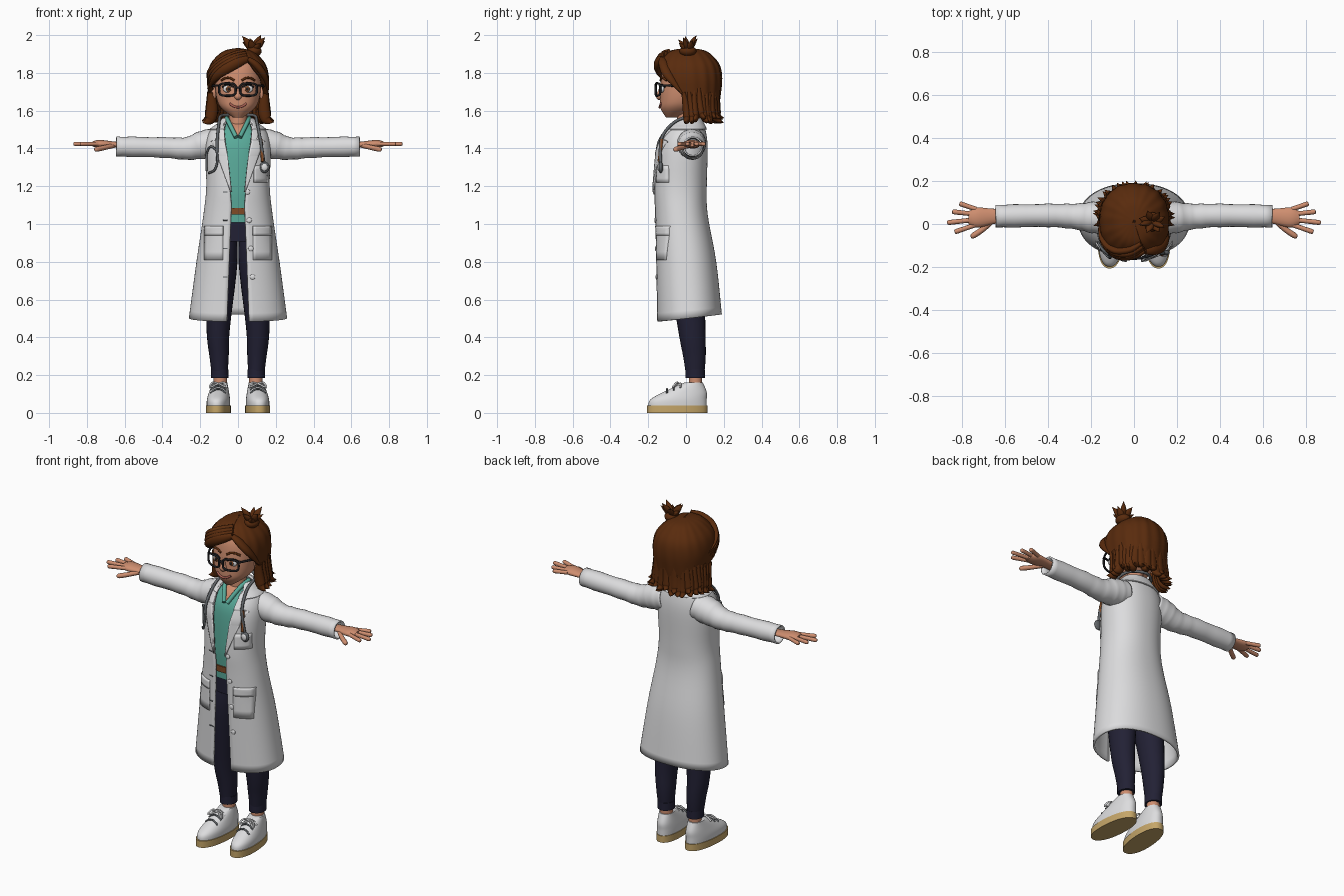
import bpy, bmesh, math, random
from math import sin, cos, pi, radians, degrees
from mathutils import Vector

random.seed(4)
if "Cube" in bpy.data.objects:
    bpy.data.objects.remove(bpy.data.objects["Cube"])


def material(name, *rgb):
    mat = bpy.data.materials.new(name)
    mat.use_nodes = True
    mat.diffuse_color = (*rgb, 1)
    mat.node_tree.nodes["Principled BSDF"].inputs["Base Color"].default_value = (*rgb, 1)
    return mat


WHITE = material("coat white", .72, .72, .73)
SKIN = material("skin", .62, .27, .16)
HAIR_BROWN = material("auburn hair", .1, .024, .004)
TEAL = material("teal shirt", .1, .4, .32)
NAVY = material("navy trousers", .016, .015, .035)
TAN = material("tan sole", .56, .38, .14)
LEATHER = material("brown leather", .22, .07, .02)
BLACK = material("black frame", .012, .012, .014)
GREY = material("grey tubing", .12, .13, .14)
LIP = material("lip", .42, .12, .09)
ROUNDNESS = .9


def signed_power(value, power):
    return math.copysign(abs(value) ** power, value)


def clamp(value, low, high):
    return max(low, min(high, value))


def smooth(points, steps=5):
    """Catmull-Rom interpolation of tuples."""
    result = []
    for i in range(len(points) - 1):
        before, start, end = points[max(i - 1, 0)], points[i], points[i + 1]
        after = points[min(i + 2, len(points) - 1)]
        for step in range(steps):
            t = step / steps
            result.append(tuple(
                b + .5 * t * (c - a + t * (2 * a - 5 * b + 4 * c - d + t * (3 * (b - c) + d - a)))
                for a, b, c, d in zip(before, start, end, after)))
    return result + [tuple(points[-1])]


def finish(ob, mats, thick=0):
    for mat in mats:
        ob.data.materials.append(mat)
    for polygon in ob.data.polygons:
        polygon.use_smooth = True
    ob.data.set_sharp_from_angle(angle=radians(50))
    if thick:
        solid = ob.modifiers.new("thickness", 'SOLIDIFY')
        solid.thickness, solid.offset = thick, -1
    return ob


def skin_rings(name, rings, mats, closed=True, cap=True, thick=0, rule=None):
    """Join rows of points into one surface."""
    bm = bmesh.new()
    rows = [[bm.verts.new(point) for point in ring] for ring in rings]
    count = len(rings[0])
    for low, high in zip(rows, rows[1:]):
        for j in range(count if closed else count - 1):
            k = (j + 1) % count
            face = bm.faces.new((low[j], low[k], high[k], high[j]))
            if rule:
                face.material_index = rule(face.calc_center_median())
    if closed and cap:
        bm.faces.new(rows[0][::-1])
        bm.faces.new(rows[-1])
    mesh = bpy.data.meshes.new(name)
    bm.to_mesh(mesh)
    bm.free()
    ob = bpy.data.objects.new(name, mesh)
    bpy.context.collection.objects.link(ob)
    return finish(ob, mats, thick)


def ring_point(row, angle, scale=1):
    """Point of an oval row (z, half width, front y, back y); angle 0 is the front."""
    z, half, front, back = row
    a = radians(angle)
    depth = (back - front) / 2 * scale * signed_power(cos(a), ROUNDNESS)
    return half * scale * signed_power(sin(a), ROUNDNESS), (front + back) / 2 - depth, z


def shell(name, rows, mats, opening=None, thick=0, ripple=0, rule=None, count=64):
    """Stack oval rows; opening(row) gives the left and right edge angles."""
    rings = []
    for row in smooth(rows):
        left, right = opening(row) if opening else (0, 0)
        span = (360 - left - right) / (count - 1 if opening else count)
        angles = [left + span * j for j in range(count)]
        rings.append([ring_point(row, a, 1 + ripple * sin(radians(17 * a) + 6 * row[0])) for a in angles])
    return skin_rings(name, rings, mats, not opening, True, thick, rule)


def row_at(rows, z):
    return min(smooth(rows), key=lambda row: abs(row[0] - z))


def on_front(rows, x, z, lift=0):
    row = row_at(rows, z)
    side = clamp(x / row[1], -.97, .97)
    angle = degrees(math.asin(signed_power(side, 1 / ROUNDNESS)))
    return x, ring_point(row, angle)[1] - lift, z


def inset(rows, amount, low, high):
    return [(z, half - amount, front + amount, back - amount)
            for z, half, front, back in smooth(rows) if low < z < high]


def sweep(name, points, mat, ratio=1, count=16, cap=True, thick=0, wrinkle=0):
    """Tube through (x, y, z, radius); ratio flattens the cross-section."""
    fine = smooth(points)
    path = [Vector(p[:3]) for p in fine]
    whole = (path[-1] - path[0]).normalized()
    side = Vector((0, 1, 0) if abs(whole.z) > .7 else (0, 0, 1)).cross(path[1] - path[0])
    rings = []
    for i, centre in enumerate(path):
        along = (path[min(i + 1, len(path) - 1)] - path[max(i - 1, 0)]).normalized()
        side = (side - along * side.dot(along)).normalized()
        up = along.cross(side)
        radius = max(fine[i][3], .001) * (1 + wrinkle * sin(i * 2.2))
        rings.append([centre + radius * (side * cos(w) + up * ratio * sin(w))
                      for w in (math.tau * j / count for j in range(count))])
    return skin_rings(name, rings, [mat], True, cap, thick)


def tube(name, points, radius, mat, tip=1):
    radii = [radius] * (len(points) - 1) + [radius * tip]
    return sweep(name, [(*p, r) for p, r in zip(points, radii)], mat, count=10)


def lock(name, points, width, ratio=.7):
    """Strand of hair that swells and then runs to a point."""
    last = len(points) - 1
    return sweep(name, [(*p, width * sin(pi * (.2 + .8 * i / last))) for i, p in enumerate(points)],
                 HAIR_BROWN, ratio, 10)


def ball(name, location, size, mat):
    bpy.ops.mesh.primitive_uv_sphere_add(segments=20, ring_count=12, radius=1, location=location)
    ob = bpy.context.object
    ob.name, ob.scale = name, size
    return finish(ob, [mat])


# Coat, open at the front, with a hem that rises towards the back
COAT = [(.5, .26, -.155, .19), (.8, .22, -.16, .16), (1.05, .183, -.165, .115), (1.2, .168, -.17, .11),
        (1.4, .173, -.155, .115), (1.49, .15, -.117, .105), (1.53, .105, -.075, .09), (1.56, .075, -.035, .075)]


def coat_opening(row):
    gap = .035 + max(.04 * (1.1 - row[0]), .1 * (row[0] - 1.1))
    angle = degrees(math.asin(min(gap / row[1], .7) ** (1 / ROUNDNESS)))
    return angle, angle


coat = shell("coat", COAT, [WHITE], coat_opening, thick=.012)
for vertex in coat.data.vertices:
    vertex.co.z += vertex.co.y * .11 * max(0, 1 - (vertex.co.z - .5) / .3)
shell("coat_collar", inset(COAT, -.008, 1.49, 2), [WHITE], coat_opening, thick=.008)


def panel(name, rows, side, lift, mat, columns=6):
    """Thin panel of (z, inner x, outer x) rows laid on the coat front."""
    rings = []
    for a, b in zip(rows, rows[1:]):
        for t in (0, .25, .5, .75, 1):
            z, inner, outer = (p + (q - p) * t for p, q in zip(a, b))
            start, end = sorted((side * inner, side * outer))
            rings.append([on_front(COAT, start + (end - start) * j / columns, z, lift)
                          for j in range(columns + 1)])
    return skin_rings(name, rings, [mat], False, thick=lift + .002)


def box_panel(name, low, high, inner, outer, side, lift, mat):
    return panel(name, [(low, inner, outer), (high, inner, outer)], side, lift, mat)


def on_coat(points, lift=.02):
    return [on_front(COAT, x, z, lift) for x, z in points]


# Shirt with a bare neckline, belt, hips and neck
shell("shirt", inset(COAT, .03, 1, 2), [TEAL, SKIN],
      rule=lambda centre: int(centre.y < 0 and centre.z > 1.45 + 1.6 * abs(centre.x)))
shell("belt", inset(COAT, .022, 1.02, 1.09), [LEATHER])
shell("trouser_hips", inset(COAT, .05, .87, 1.05), [NAVY])
sweep("neck", [(0, .01, 1.45, .055), (0, 0, 1.55, .047), (0, .01, 1.66, .05)], SKIN)

for s, side in ((1, "left"), (-1, "right")):
    # Lapel, pocket and sleeve
    panel(side + "_lapel", [(1.17, .034, .04), (1.36, .055, .11), (1.44, .07, .142), (1.45, .07, .1),
                            (1.5, .074, .115), (1.53, .07, .09)], s, .009, WHITE)
    box_panel(side + "_hip_pocket", .81, .98, .08, .18, s, .006, WHITE)
    box_panel(side + "_pocket_flap", .94, .99, .08, .18, s, .009, WHITE)
    tube(side + "_shirt_collar", [(s * .06, .02, 1.56), (s * .05, -.05, 1.54), (s * .01, -.118, 1.46)], .012, TEAL)
    sweep(side + "_sleeve", [(s * .1, .03, 1.435, .074), (s * .18, .03, 1.42, .075), (s * .27, .035, 1.4, .06),
                             (s * .4, .04, 1.405, .054), (s * .645, .036, 1.41, .053)],
          WHITE, count=24, cap=False, thick=.008, wrinkle=.03)
    # Hand with four fanned fingers and a thumb
    sweep(side + "_palm", [(s * .57, .036, 1.415, .035), (s * .65, .036, 1.42, .035), (s * .73, .03, 1.424, .047),
                           (s * .77, .03, 1.424, .03)], SKIN, .45)
    for k, finger in enumerate(("little", "ring", "middle", "index")):
        spread = k - 1.5
        length, turn = .14 - .03 * abs(spread - .4), -.22 * spread
        tube(f"{side}_{finger}_finger", [(s * (.735 + t * length * cos(turn)), .033 - .024 * spread + t * length * sin(turn),
                                         1.424) for t in (0, .5, .93, 1)], .011, SKIN, .3)
    tube(side + "_thumb", [(s * .66, .015, 1.415), (s * .705, -.025, 1.405), (s * .75, -.055, 1.395),
                           (s * .76, -.06, 1.393)], .013, SKIN, .3)
    # Leg and ankle
    sweep(side + "_trouser_leg", [(s * .08, -.01, .98, .07), (s * .086, 0, .8, .083), (s * .105, .03, .45, .062),
                                  (s * .1, .045, .3, .051), (s * .096, .048, .19, .04)], NAVY, 1.17, 24)
    sweep(side + "_trouser_cuff", [(s * .096, .048, z, .046) for z in (.23, .185)], NAVY, 1.12, 24)
    tube(side + "_ankle", [(s * .094, .05, .21), (s * .094, .05, .11)], .036, SKIN)
    # Shoe, turned slightly outwards
    shoe = shell(side + "_shoe", [(.03, .06, -.2, .11), (.07, .06, -.19, .11), (.11, .052, -.12, .11),
                                  (.16, .04, -.01, .09)], [WHITE])
    sole = shell(side + "_sole", [(z, .064, -.208, .114) for z in (0, .04)], [TAN])
    for part in (shoe, sole):
        part.location.x, part.rotation_euler.z = s * .1, s * .08
    for k in range(3):
        tube(f"{side}_lace_{k + 1}", [(s * .105 + d, -.03 - .035 * k, .157 - .015 * k - 14 * d * d)
                                     for d in (-.04, -.02, 0, .02, .04)], .005, GREY if k else WHITE)
    for d in (-1, 1):
        knot = (s * .104, -.04, .156)
        tube(side + "_bow_loop", [knot, (s * .104 + d * .03, -.05, .16), (s * .104 + d * .045, -.07, .135), knot],
             .005, WHITE)

# Buttons, buttonholes, chest pocket and pen
for k in range(4):
    x, z = .05 + .009 * k, 1.17 - .15 * k
    ball(f"button_{k + 1}", on_front(COAT, x, z, .003), (.014, .006, .014), WHITE)
    box_panel(f"buttonhole_{k + 1}", z - .003, z + .003, .055, .08, -1, .002, GREY)
box_panel("chest_pocket", 1.22, 1.31, .085, .158, 1, .006, WHITE)
tube("pen", on_coat([(.122, 1.45), (.13, 1.33)]), .008, LEATHER)

# Stethoscope
tube("stethoscope_tube", on_coat([(.14, 1.31), (.118, 1.45)])
     + [(.1, -.06, 1.54), (.085, .04, 1.575), (0, .1, 1.575), (-.085, .04, 1.575), (-.1, -.06, 1.54)]
     + on_coat([(-.11, 1.45), (-.112, 1.38)]), .008, GREY)
tube("inner_ear_tube", on_coat([(-.112, 1.39), (-.11, 1.33), (-.125, 1.285), (-.155, 1.27)]), .006, GREY)
tube("outer_ear_tube", on_coat([(-.112, 1.39), (-.145, 1.41), (-.166, 1.37), (-.166, 1.28)]), .006, GREY)
ball("chest_piece", on_front(COAT, .14, 1.3, .02), (.027, .013, .03), GREY)
ball("chest_piece_face", on_front(COAT, .14, 1.3, .03), (.017, .008, .019), WHITE)

# Head and face
HEAD = [(1.563, .025, -.105, -.05), (1.61, .086, -.134, .05), (1.66, .112, -.137, .09), (1.75, .122, -.134, .12),
        (1.83, .115, -.12, .13), (1.88, .08, -.08, .09), (1.9, .01, 0, .02)]
shell("head", HEAD, [SKIN])


def face_arc(name, x, z, half, rise, radius, mat):
    tube(name, [on_front(HEAD, x + half * u, z + rise * (1 - u * u), .003) for u in (-1, -.5, 0, .5, 1)], radius, mat)


sweep("nose", [(0, -.128, 1.73, .01), (0, -.136, 1.7, .013), (0, -.138, 1.675, .021), (0, -.132, 1.66, .01)], SKIN)
face_arc("smile", 0, 1.638, .045, -.02, .006, LIP)
for s, side in ((1, "left"), (-1, "right")):
    ball(side + "_eye", on_front(HEAD, s * .052, 1.715, -.004), (.027, .012, .02), WHITE)
    ball(side + "_iris", on_front(HEAD, s * .05, 1.715, .005), (.013, .006, .016), LEATHER)
    ball(side + "_pupil", on_front(HEAD, s * .05, 1.715, .009), (.007, .004, .009), BLACK)
    face_arc(side + "_lash", s * .053, 1.725, .03, .012, .005, BLACK)
    face_arc(side + "_eyebrow", s * .054, 1.76, .034, .014, .006, HAIR_BROWN)
    ball(side + "_ear", (s * .127, 0, 1.69), (.014, .024, .036), SKIN)
    # Glasses rim and temple
    rim = []
    for k in range(21):
        w = math.tau * k / 20
        x = .056 + .044 * signed_power(cos(w), .6)
        rim.append((s * x, -.161 + 2.5 * x * x, 1.712 + .033 * signed_power(sin(w), .6)))
    tube(side + "_glasses_rim", rim, .006, BLACK)
    tube(side + "_glasses_temple", [(s * .1, -.137, 1.733), (s * .135, -.06, 1.73), (s * .13, .03, 1.7)], .006, BLACK)
tube("glasses_bridge", [(x, -.161, 1.723) for x in (-.014, .014)], .006, BLACK)

# Hair cap, parted on the left
HAIR = [(1.57, .15, -.1, .165), (1.68, .158, -.15, .182), (1.77, .163, -.168, .19), (1.84, .148, -.155, .178),
        (1.89, .11, -.12, .14), (1.92, .065, -.075, .095), (1.932, .003, .01, .015)]
PARTING = 22


def hair_opening(row):
    height = row[0] - 1.68
    return clamp(80 - 300 * height, PARTING, 97), clamp(95 - 600 * height, -PARTING, 97)


shell("hair_cap", HAIR, [HAIR_BROWN], hair_opening, thick=.025, ripple=.012, count=120)


def strand(name, start, turn, top, drop, width, ratio):
    """Lock lying on the cap while it turns and falls."""
    points = []
    for t in (0, .25, .5, .75, 1):
        z = top - drop * t ** 1.4
        points.append((*ring_point(row_at(HAIR, z), start + turn * t)[:2], z))
    lock(name, points, width, ratio)


for k in range(4):
    strand(f"fringe_lock_{k + 1}", PARTING, -95 - 8 * k, 1.875 + .012 * k, .16, .018, 1.6)
strand("left_fringe_lock", PARTING, 62, 1.875, .2, .02, 1.4)

# Flipped ends round the sides and back
for k in range(24):
    angle, sway, shift = 82 + 196 * k / 23, random.uniform(-6, 6), random.uniform(-.02, .012)
    points = []
    for t in (0, .3, .6, .8, 1):
        z = 1.555 + shift + .16 * (1 - t) ** 2
        x, y, _ = ring_point(row_at(HAIR, z), angle + sway * t, .9 + .38 * t ** 3)
        points.append((x, y, z))
    lock(f"flipped_lock_{k + 1}", points, .032)

# Tied tuft on top
ball("tuft_base", (.085, .01, 1.915), (.04, .045, .03), HAIR_BROWN)
for k in range(8):
    x, y = .065 * cos(2.4 * k + 1), .055 * sin(2.4 * k + 1)
    lock(f"tuft_lock_{k + 1}", [(.085 + x * t, .01 + y * t, 1.91 + (.09 - .006 * k) * t ** .8) for t in (0, .5, 1)], .02)
